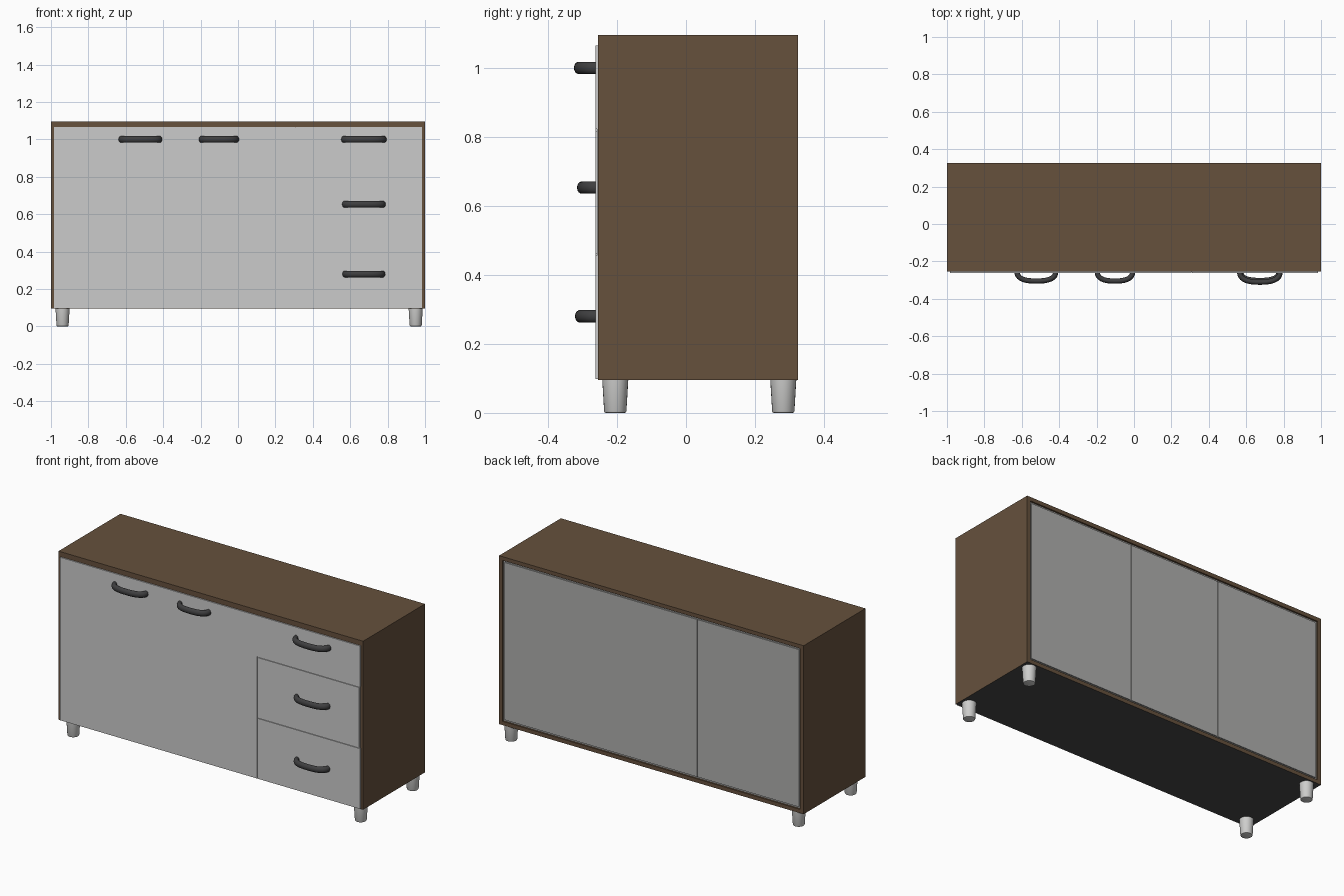
import bpy, bmesh, math
from mathutils import Vector

if "Cube" in bpy.data.objects:
    bpy.data.objects.remove(bpy.data.objects["Cube"])


def material(name, rgb):
    m = bpy.data.materials.new(name)
    m.diffuse_color = (*rgb, 1)
    m.use_nodes = True
    m.node_tree.nodes["Principled BSDF"].inputs["Base Color"].default_value = m.diffuse_color
    return m


BROWN = material("brown wood", (0.133, 0.082, 0.046))
WHITE = material("light grey front", (0.60, 0.60, 0.60))
GREY = material("grey back", (0.43, 0.43, 0.42))
LEG = material("pale grey leg", (0.62, 0.62, 0.61))
DARK = material("charcoal handle", (0.05, 0.05, 0.052))
UNDER = material("dark grey underside", (0.065, 0.065, 0.065))


def finish(name, bm, mats, smooth=False):
    bmesh.ops.recalc_face_normals(bm, faces=bm.faces[:])
    me = bpy.data.meshes.new(name)
    bm.to_mesh(me)
    bm.free()
    for m in mats:
        me.materials.append(m)
    ob = bpy.data.objects.new(name, me)
    bpy.context.collection.objects.link(ob)
    if smooth:
        bpy.ops.object.select_all(action='DESELECT')
        ob.select_set(True)
        bpy.context.view_layer.objects.active = ob
        bpy.ops.object.shade_smooth_by_angle(angle=math.radians(40))
    return ob


def box_bm(x0, x1, y0, y1, z0, z1):
    bm = bmesh.new()
    bmesh.ops.create_cube(bm, size=1)
    for v in bm.verts:
        v.co = ((x0 + x1) / 2 + v.co.x * (x1 - x0),
                (y0 + y1) / 2 + v.co.y * (y1 - y0),
                (z0 + z1) / 2 + v.co.z * (z1 - z0))
    bm.normal_update()
    return bm


def box(name, dims, mat):
    return finish(name, box_bm(*dims), [mat])


# Cabinet body: dark underside, framed recess in the back
bm = box_bm(-1, 1, -0.255, 0.325, 0.095, 1.095)
for f in bm.faces:
    if f.normal.z < -0.5:
        f.material_index = 1
back = [f for f in bm.faces if f.normal.y > 0.5]
bmesh.ops.inset_region(bm, faces=back, thickness=0.032)
bmesh.ops.inset_region(bm, faces=back, thickness=0.0005, depth=-0.010)
for f in back:
    f.material_index = 2
finish("cabinet_body", bm, [BROWN, UNDER, GREY])

# Three back panels with fine joints
edges = [-0.968, -0.30, 0.29, 0.968]
for i in range(3):
    box(f"back_panel_{i + 1}",
        (edges[i] + 0.0015, edges[i + 1] - 0.0015, 0.314, 0.322, 0.128, 1.062), GREY)

# Front backing sheet, door and drawer fronts
box("front_backing", (-0.983, 0.983, -0.2575, -0.25, 0.099, 1.063), WHITE)
fronts = {
    "door": (-0.985, 0.307, 0.098, 1.065),
    "top_drawer": (0.309, 0.985, 0.823, 1.065),
    "middle_drawer": (0.313, 0.978, 0.462, 0.817),
    "bottom_drawer": (0.313, 0.985, 0.098, 0.456),
}
for name, (x0, x1, z0, z1) in fronts.items():
    box(name, (x0, x1, -0.262, -0.252, z0, z1), WHITE)


# Bow handles: oval section swept along a flattened arc
def handle(name, cx, cz, half, reach, steps=24, sides=14):
    ry, rz = 0.014, 0.018
    hw, depth = half - ry, reach - 0.255 - ry

    def point(t):
        c = math.cos(t)
        return Vector((math.copysign(abs(c) ** 0.8, c) * hw,
                       -0.255 - depth * max(math.sin(t), 0) ** 0.8, 0))
    path = [point(math.pi * i / steps) for i in range(steps + 1)]
    bm = bmesh.new()
    rings = []
    for i, p in enumerate(path):
        tan = (path[min(i + 1, steps)] - path[max(i - 1, 0)]).normalized()
        if i in (0, steps):
            tan = Vector((0, -1 if i == 0 else 1, 0))
        n = Vector((-tan.y, tan.x, 0))
        rings.append([bm.verts.new(
            p + n * (ry * math.cos(a)) + Vector((cx, 0, cz + rz * math.sin(a))))
            for a in (2 * math.pi * k / sides for k in range(sides))])
    for a, b in zip(rings, rings[1:]):
        for k in range(sides):
            j = (k + 1) % sides
            bm.faces.new((a[k], a[j], b[j], b[k]))
    bm.faces.new(rings[0])
    bm.faces.new(rings[-1])
    finish(name, bm, [DARK], True)


handle("left_door_handle", -0.522, 1.0, 0.117, 0.319)
handle("right_door_handle", -0.102, 1.0, 0.108, 0.319)
handle("top_drawer_handle", 0.673, 1.0, 0.122, 0.325)
handle("middle_drawer_handle", 0.673, 0.653, 0.117, 0.316)
handle("bottom_drawer_handle", 0.673, 0.28, 0.115, 0.322)

# Tapered round legs
for side, x in (("left", -0.938), ("right", 0.95)):
    for end, y in (("front", -0.205), ("back", 0.282)):
        bm = bmesh.new()
        bmesh.ops.create_cone(bm, cap_ends=True, segments=24,
                              radius1=0.032, radius2=0.038, depth=0.1)
        bmesh.ops.translate(bm, verts=bm.verts[:], vec=(x, y, 0.05))
        rim = [e for e in bm.edges if all(v.co.z < 0.01 for v in e.verts)]
        bmesh.ops.bevel(bm, geom=rim, offset=0.005, segments=2,
                        affect='EDGES', profile=0.5)
        finish(f"{end}_{side}_leg", bm, [LEG], True)
